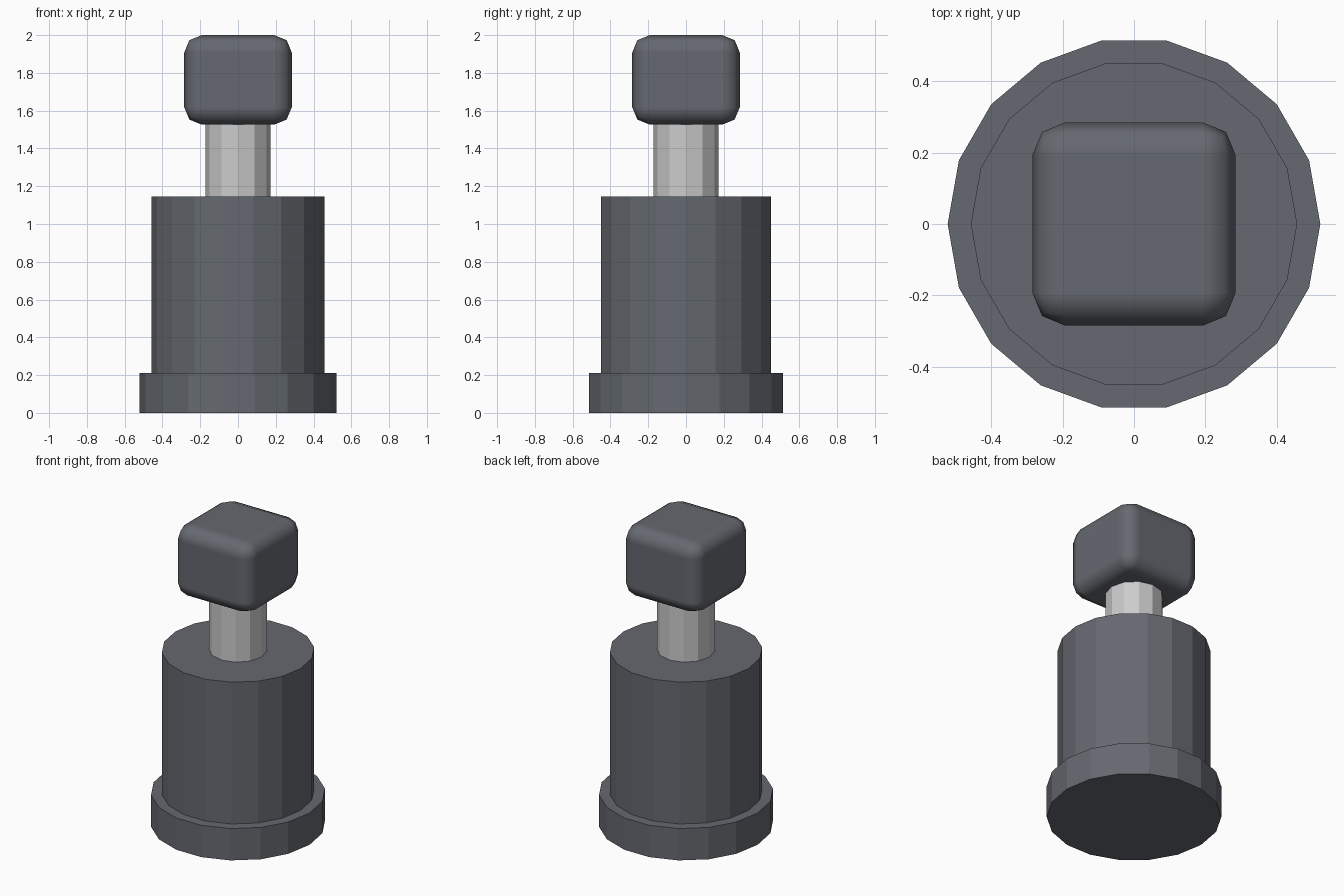
import bpy, math

if "Cube" in bpy.data.objects:
    bpy.data.objects.remove(bpy.data.objects["Cube"])

dark = bpy.data.materials.new("dark_grey")
dark.diffuse_color = (0.13, 0.14, 0.16, 1)
dark.use_nodes = True
dark.node_tree.nodes["Principled BSDF"].inputs["Base Color"].default_value = dark.diffuse_color
light = bpy.data.materials.new("light_grey")
light.diffuse_color = (0.62, 0.64, 0.65, 1)
light.use_nodes = True
light.node_tree.nodes["Principled BSDF"].inputs["Base Color"].default_value = light.diffuse_color


def cylinder(name, radius, z0, z1, sides, mat):
    bpy.ops.mesh.primitive_cylinder_add(
        vertices=sides, radius=radius, depth=z1 - z0,
        location=(0, 0, (z0 + z1) / 2), rotation=(0, 0, math.pi / 2))
    ob = bpy.context.object
    ob.name = name
    bpy.ops.object.transform_apply(location=False, rotation=True, scale=False)
    ob.data.materials.append(mat)
    return ob


# Flat-sided base ring, body and plunger rod
cylinder("base_flange", 0.522, 0.0, 0.21, 18, dark)
cylinder("body", 0.457, 0.20, 1.145, 18, dark)
cylinder("rod", 0.173, 1.13, 1.55, 12, light)

# Rounded block on top of the rod
bpy.ops.mesh.primitive_cube_add(size=1, location=(0, 0, 1.763))
head = bpy.context.object
head.name = "head_block"
head.scale = (0.57, 0.57, 0.474)
bpy.ops.object.transform_apply(location=False, rotation=False, scale=True)
head.data.materials.append(dark)
bpy.ops.object.shade_smooth()
bev = head.modifiers.new("rounded_edges", 'BEVEL')
bev.width = 0.093
bev.segments = 2
bev.harden_normals = True
